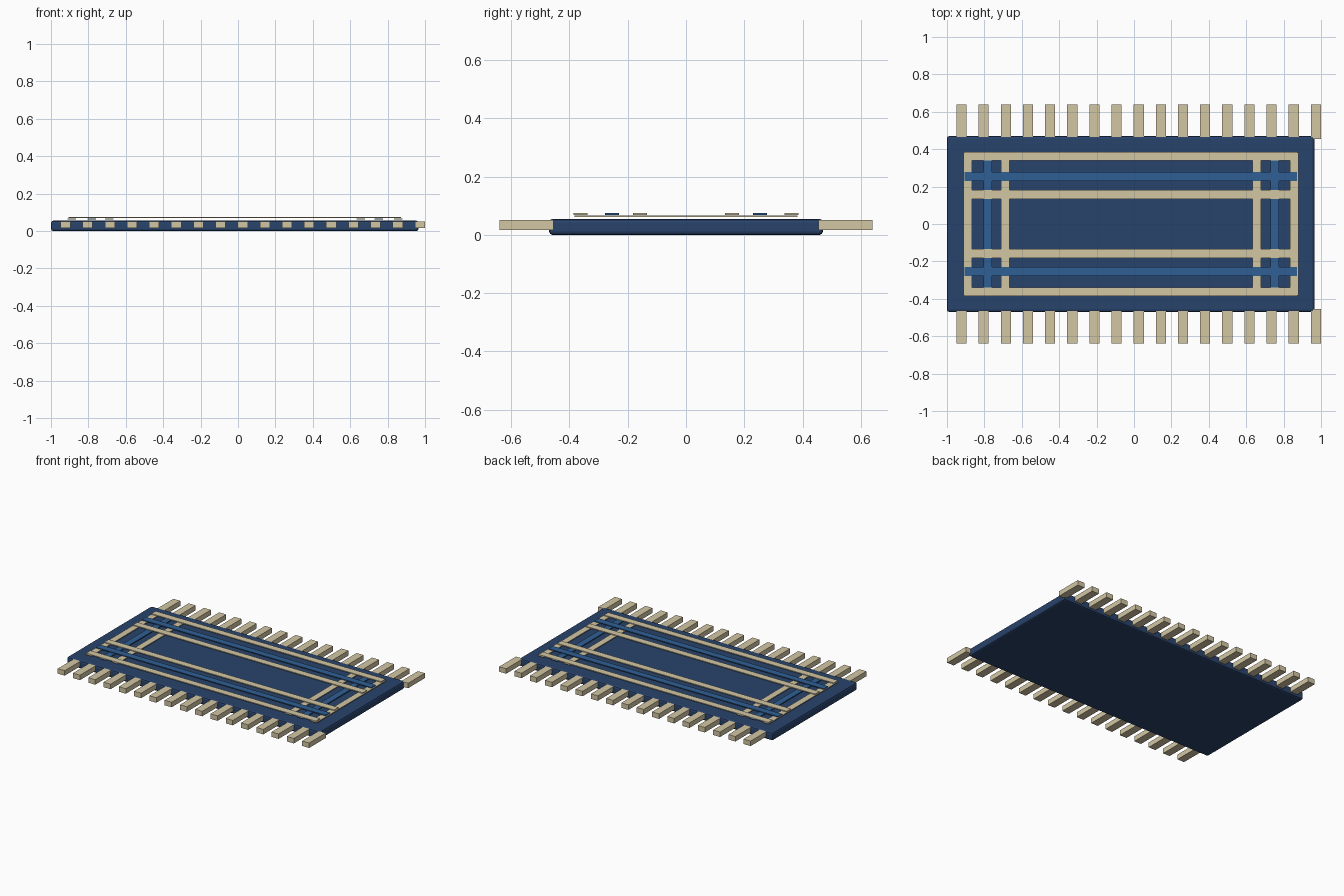
import bpy

if "Cube" in bpy.data.objects:
    bpy.data.objects.remove(bpy.data.objects["Cube"])

CX = -0.0175  # rug centre in x; the last tassel overhangs on the right


def material(name, rgb):
    m = bpy.data.materials.new(name)
    m.diffuse_color = (*rgb, 1)
    m.use_nodes = True
    m.node_tree.nodes["Principled BSDF"].inputs["Base Color"].default_value = m.diffuse_color
    return m


NAVY = material("navy", (0.022, 0.056, 0.150))
BLUE = material("blue", (0.028, 0.115, 0.300))
CREAM = material("cream", (0.65, 0.57, 0.37))


def box(name, center, size, mat, bevel=0.0):
    bpy.ops.mesh.primitive_cube_add(size=1, location=center)
    ob = bpy.context.object
    ob.name = name
    ob.scale = size
    bpy.ops.object.transform_apply(location=False, rotation=False, scale=True)
    ob.data.materials.append(mat)
    if bevel:
        mod = ob.modifiers.new("bevel", "BEVEL")
        mod.width = bevel
        mod.segments = 2
    return ob


# Rug slab with softened edges
box("rug_body", (CX, 0, 0.0275), (1.965, 0.94, 0.055), NAVY, 0.012)

# Woven border: cross stripes below, long stripes on top
for side in (-1, 1):
    for off, mat in ((0.873, CREAM), (0.767, BLUE), (0.672, CREAM)):
        box("cross_stripe", (CX + 0.002 + side * off, 0, 0.0645), (0.045, 0.765, 0.006), mat)
    for off, mat in ((0.362, CREAM), (0.254, BLUE), (0.158, CREAM)):
        box("long_stripe", (CX, side * off, 0.0715), (1.78, 0.047, 0.006), mat)

# Tassels along both long edges
for side in (-1, 1):
    for i in range(17):
        box("tassel", (-0.922 + 0.1184 * i, side * 0.5475, 0.0345), (0.054, 0.185, 0.035), CREAM)
